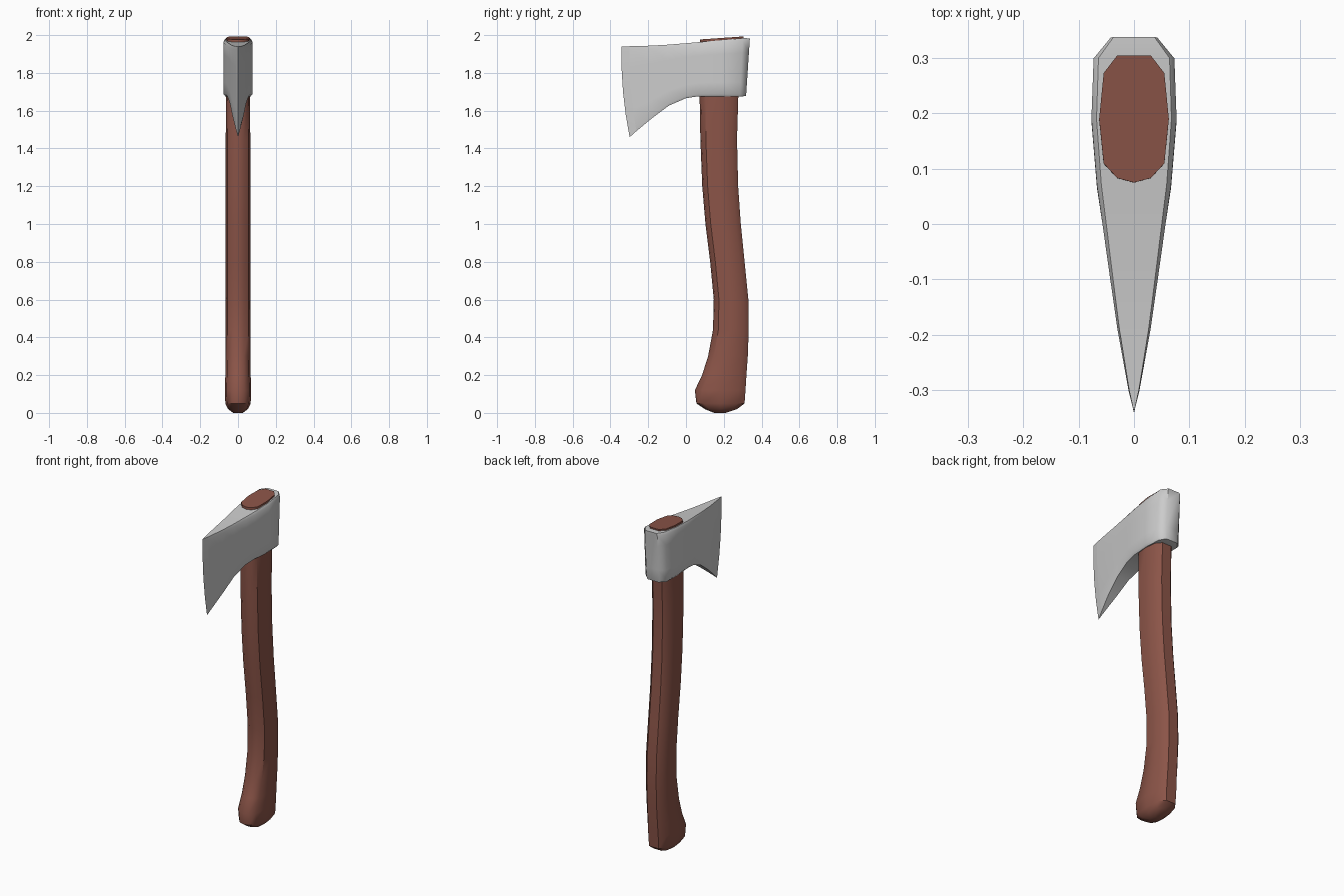
import bpy, bmesh, math

if "Cube" in bpy.data.objects:
    bpy.data.objects.remove(bpy.data.objects["Cube"])


def loft(name, rings, angle, color=None):
    """Skin a closed mesh through a list of equal-length rings."""
    bm = bmesh.new()
    loops = [[bm.verts.new(p) for p in ring] for ring in rings]
    n = len(loops[0])
    for a, b in zip(loops, loops[1:]):
        for i in range(n):
            j = (i + 1) % n
            bm.faces.new((a[i], a[j], b[j], b[i]))
    bm.faces.new(loops[0])
    bm.faces.new(loops[-1])
    bmesh.ops.remove_doubles(bm, verts=bm.verts, dist=0.0005)
    bmesh.ops.recalc_face_normals(bm, faces=bm.faces)
    mesh = bpy.data.meshes.new(name)
    bm.to_mesh(mesh)
    bm.free()
    obj = bpy.data.objects.new(name, mesh)
    bpy.context.collection.objects.link(obj)
    if color:
        mat = bpy.data.materials.new(name + "_paint")
        mat.diffuse_color = color
        mat.use_nodes = True
        mat.node_tree.nodes["Principled BSDF"].inputs["Base Color"].default_value = mat.diffuse_color
        mesh.materials.append(mat)
    bpy.ops.object.select_all(action='DESELECT')
    obj.select_set(True)
    bpy.context.view_layer.objects.active = obj
    bpy.ops.object.shade_smooth_by_angle(angle=math.radians(angle))
    return obj


# Handle: faceted oval section swept along a curved outline
half = [(0.48, -0.93), (0.87, -0.7), (1, 0), (0.87, 0.72), (0.48, 1)]
oval = [(0, -1)] + half + [(-x, y) for x, y in reversed(half)]
# z, front y, back y, half width
handle_steps = [
    (0.00, 0.15, 0.21, 0.025), (0.02, 0.10, 0.27, 0.052),
    (0.05, 0.055, 0.31, 0.067), (0.12, 0.047, 0.315, 0.07),
    (0.20, 0.085, 0.32, 0.067), (0.30, 0.117, 0.327, 0.065),
    (0.44, 0.143, 0.332, 0.065), (0.60, 0.147, 0.33, 0.065),
    (0.80, 0.128, 0.31, 0.065), (1.00, 0.103, 0.29, 0.065),
    (1.20, 0.086, 0.276, 0.065), (1.45, 0.076, 0.27, 0.065),
    (1.68, 0.072, 0.277, 0.064), (1.985, 0.075, 0.305, 0.063),
]
rings = []
for k, (z, y0, y1, w) in enumerate(handle_steps):
    tilt = 0.07 if k == len(handle_steps) - 1 else 0
    cy, d = (y0 + y1) / 2, (y1 - y0) / 2
    rings.append([(x * w, cy + y * d, z + tilt * y * d) for x, y in oval])
loft("handle", rings, 40, (0.26, 0.09, 0.065, 1))

# Axe head: wedge lofted from the cutting edge back to the poll
# top y, top z, bottom y, bottom z, half width, forward bow
head_steps = [
    (-0.341, 1.94, -0.298, 1.46, 0.0, 0.014),
    (-0.300, 1.941, -0.262, 1.492, 0.010, 0.012),
    (-0.190, 1.944, -0.180, 1.56, 0.030, 0),
    (-0.100, 1.949, -0.090, 1.627, 0.043, 0),
    (0.000, 1.957, 0.000, 1.666, 0.057, 0),
    (0.070, 1.963, 0.065, 1.676, 0.067, 0),
    (0.190, 1.974, 0.185, 1.676, 0.077, 0),
    (0.300, 1.984, 0.285, 1.674, 0.073, 0),
    (0.338, 1.983, 0.318, 1.678, 0.042, 0),
]
levels = [(0, 0.88), (0.04, 1), (0.25, 1), (0.5, 1), (0.75, 1), (0.96, 1), (1, 0.88)]
rings = []
for yt, zt, yb, zb, w, bow in head_steps:
    side = [(w * f, yt + (yb - yt) * t - bow * 4 * t * (1 - t), zt + (zb - zt) * t)
            for t, f in levels]
    rings.append(side + [(-x, y, z) for x, y, z in reversed(side)])
# The cutting edge collapses to a line, so mirrored points merge there
bm_edge = rings[0]
head = loft("axe_head", rings[1:], 50)

# Close the wedge with the two ground faces of the cutting edge
bm = bmesh.new()
bm.from_mesh(head.data)
n = len(levels)
bm.verts.ensure_lookup_table()
base = [bm.verts[i] for i in range(2 * n)]
cap = [f for f in bm.faces if len(f.verts) == 2 * n and all(v in base for v in f.verts)]
bmesh.ops.delete(bm, geom=cap, context='FACES_ONLY')
edge = [bm.verts.new(p) for p in bm_edge[:n]]
for i in range(n - 1):
    bm.faces.new((base[i], base[i + 1], edge[i + 1], edge[i]))
    bm.faces.new((base[2 * n - 1 - i], base[2 * n - 2 - i], edge[i + 1], edge[i]))
bm.faces.new((base[0], base[2 * n - 1], edge[0]))
bm.faces.new((base[n - 1], base[n], edge[n - 1]))
bmesh.ops.recalc_face_normals(bm, faces=bm.faces)
bm.to_mesh(head.data)
bm.free()
bpy.ops.object.shade_smooth_by_angle(angle=math.radians(50))
